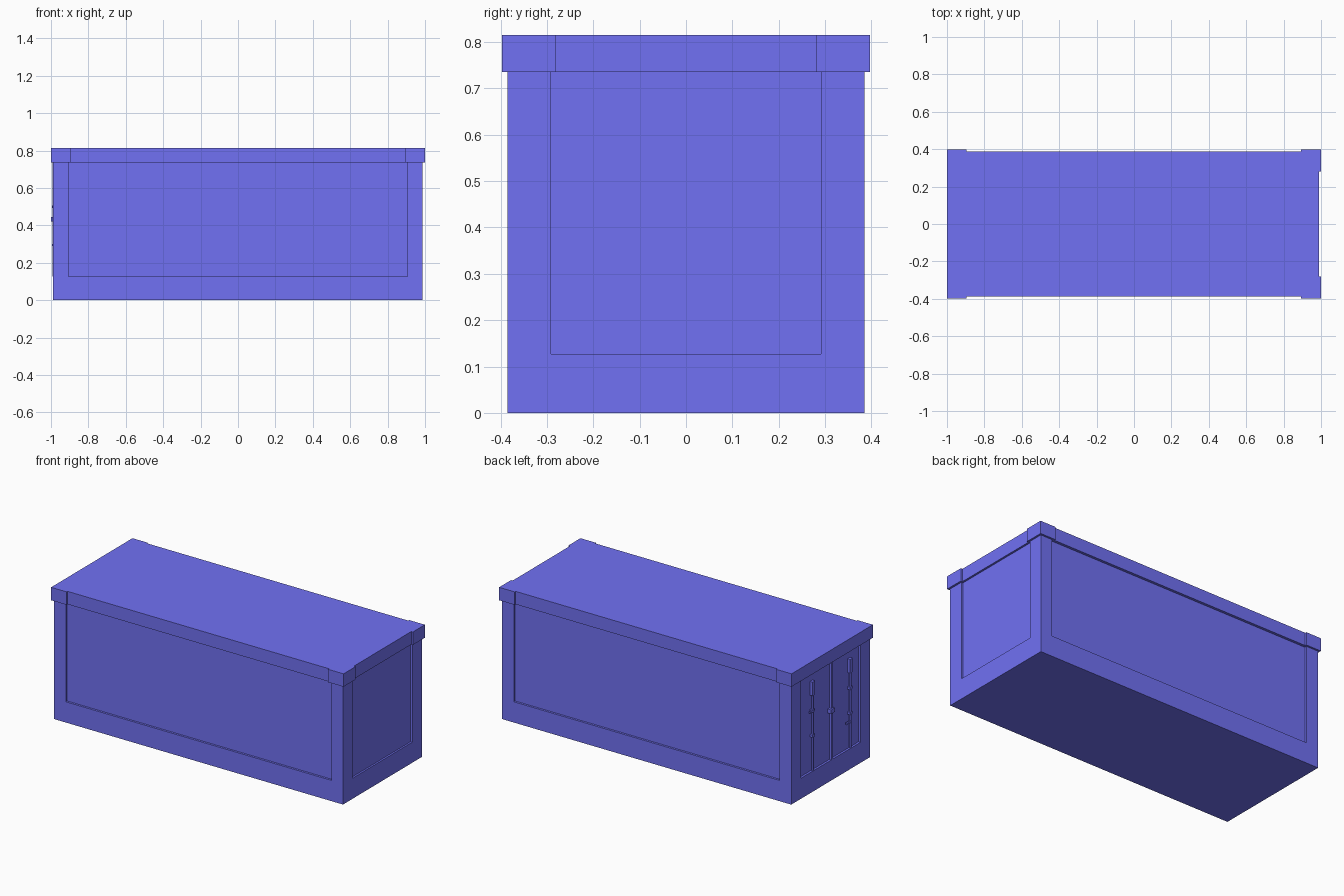
import bpy, bmesh
from math import radians

if "Cube" in bpy.data.objects:
    bpy.data.objects.remove(bpy.data.objects["Cube"])

BODY_X, BODY_Y, RIM_Z, TOP_Z = 0.989, 0.385, 0.735, 0.815
RECESS = 0.013

# Blue paint shared by every part
paint = bpy.data.materials.new("blue_paint")
paint.diffuse_color = (0.165, 0.165, 0.9, 1)
paint.use_nodes = True
paint.node_tree.nodes["Principled BSDF"].inputs["Base Color"].default_value = paint.diffuse_color


def box(name, x, y, z):
    """Box from (min, max) ranges along each axis."""
    bm = bmesh.new()
    bmesh.ops.create_cube(bm, size=1)
    for v in bm.verts:
        for i, (a, b) in enumerate((x, y, z)):
            v.co[i] = b if v.co[i] > 0 else a
    return finish(name, bm)


def finish(name, bm):
    bmesh.ops.recalc_face_normals(bm, faces=bm.faces)
    me = bpy.data.meshes.new(name)
    bm.to_mesh(me)
    bm.free()
    me.materials.append(paint)
    ob = bpy.data.objects.new(name, me)
    bpy.context.collection.objects.link(ob)
    return ob


def cut(target, cutter):
    mod = target.modifiers.new(cutter.name, 'BOOLEAN')
    mod.operation = 'DIFFERENCE'
    mod.solver = 'EXACT'
    mod.object = cutter
    cutter.hide_render = True
    cutter.hide_set(True)


# Container body with a recessed panel on each of the four sides
body = box("container_body", (-BODY_X, BODY_X - 0.002), (-BODY_Y, BODY_Y), (0, RIM_Z))
for s in (-1, 1):
    side = sorted((s * (BODY_Y - RECESS), s * 0.5))
    end = sorted((s * (BODY_X - RECESS), s * 1.1))
    cut(body, box("side_panel_cutter", (-0.907, 0.907), side, (0.128, 0.9)))
    cut(body, box("end_panel_cutter", end, (-0.291, 0.291), (0.127, 0.9)))

# Roof cap: one outline with protruding corner blocks, flush on the door end
ox, oy, ix, iy = 0.999, 0.397, 0.988, 0.388
outline = [(-ox, -oy), (-0.895, -oy), (-0.895, -iy), (0.893, -iy),
           (0.893, -oy), (ox, -oy), (ox, -0.28), (ix, -0.28)]
outline += [(x, -y) for x, y in reversed(outline)]
bm = bmesh.new()
cap = bm.faces.new([bm.verts.new((x, y, RIM_Z)) for x, y in outline])
ext = bmesh.ops.extrude_face_region(bm, geom=[cap])
for v in ext["geom"]:
    if isinstance(v, bmesh.types.BMVert):
        v.co.z = TOP_Z
finish("roof_cap", bm)

# Door end: centre strip, locking bars, brackets and handles
DOOR_X = -BODY_X + RECESS
box("door_centre_strip", (-0.992, DOOR_X), (-0.016, -0.004), (0.127, RIM_Z))
box("door_latch", (-1.0, DOOR_X), (-0.026, 0.012), (0.42, 0.445))
for s, label in ((1, "left"), (-1, "right")):
    y = 0.183 * s - 0.012
    bpy.ops.mesh.primitive_cylinder_add(vertices=12, radius=0.006, depth=0.545,
                                        location=(-0.986, y, 0.4025))
    bar = bpy.context.object
    bar.name = f"locking_bar_{label}"
    bar.data.materials.append(paint)
    bpy.ops.object.shade_smooth_by_angle(angle=radians(40))
    box(f"bar_plate_{label}", (-0.993, DOOR_X), (y - 0.012, y + 0.012), (0.595, 0.68))
    for z in (0.345, 0.5):
        box(f"bar_bracket_{label}", (-0.992, DOOR_X),
            (y - 0.012, y + 0.012), (z - 0.008, z + 0.008))
    # Handle reaching sideways from the bar
    reach = 0.035 if s > 0 else 0.045
    hz = 0.5 if s > 0 else 0.295
    box(f"bar_handle_{label}", (-0.994, -0.986), (y, y + reach),
        (hz - 0.006, hz + 0.006))
